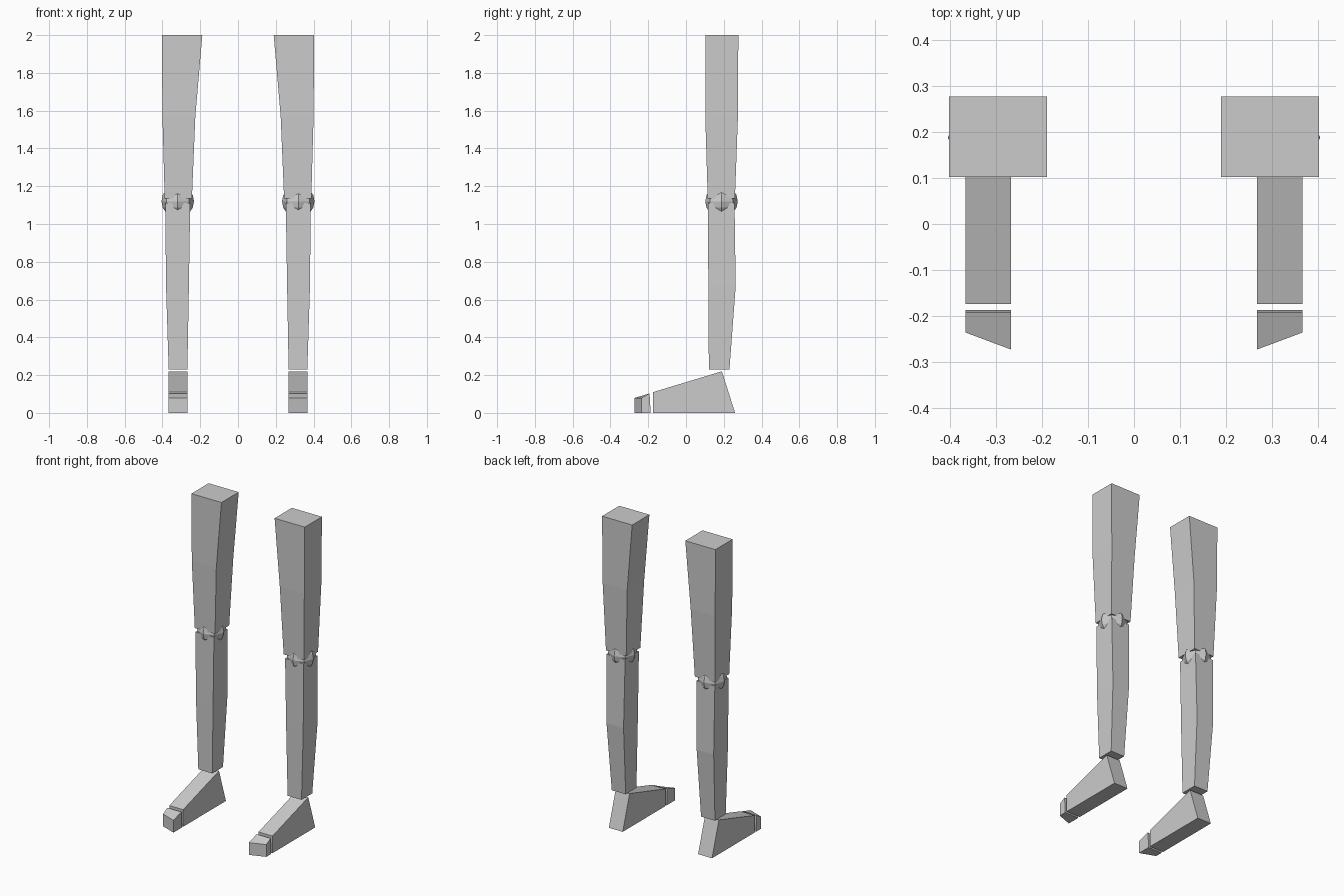
import bpy, bmesh
from mathutils import Matrix

if "Cube" in bpy.data.objects:
    bpy.data.objects.remove(bpy.data.objects["Cube"])


def finish(name, bm):
    """Turn a bmesh into an object mirrored across x = 0."""
    bmesh.ops.recalc_face_normals(bm, faces=bm.faces)
    me = bpy.data.meshes.new(name)
    bm.to_mesh(me)
    bm.free()
    ob = bpy.data.objects.new(name, me)
    bpy.context.collection.objects.link(ob)
    mod = ob.modifiers.new("other_side", "MIRROR")
    mod.use_mirror_merge = False


def loft(name, rings):
    """Skin a stack of equal-length point rings and cap both ends."""
    bm = bmesh.new()
    rows = [[bm.verts.new(p) for p in ring] for ring in rings]
    n = len(rows[0])
    for a, b in zip(rows, rows[1:]):
        for i in range(n):
            j = (i + 1) % n
            bm.faces.new((a[i], a[j], b[j], b[i]))
    bm.faces.new(rows[0])
    bm.faces.new(rows[-1])
    finish(name, bm)


def rect(z, x0, x1, y0, y1):
    return [(x0, y0, z), (x1, y0, z), (x1, y1, z), (x0, y1, z)]


# Thigh and shin: tapered square sections
loft("thigh", [rect(1.135, 0.244, 0.388, 0.115, 0.259),
               rect(1.57, 0.226, 0.40, 0.102, 0.275),
               rect(2.0, 0.189, 0.403, 0.102, 0.277)])
loft("shin", [rect(0.23, 0.268, 0.367, 0.121, 0.23),
              rect(0.67, 0.26, 0.381, 0.118, 0.263),
              rect(1.11, 0.253, 0.385, 0.117, 0.257)])

# Knee: low-poly ball showing through the leg faces
bm = bmesh.new()
bmesh.ops.create_uvsphere(bm, u_segments=8, v_segments=8, radius=0.086,
                          matrix=Matrix.Translation((0.319, 0.188, 1.12)))
finish("knee", bm)

# Foot: wedge side profile extruded across the width
foot = [(-0.174, 0), (0.26, 0), (0.19, 0.22), (-0.174, 0.11)]
loft("foot", [[(x, y, z) for y, z in foot] for x in (0.268, 0.367)])

# Toe: short wedge, longer on the inner side
loft("toe", [[(x, -0.187, 0), (x, -0.193, 0.103), (x, tip, 0.079), (x, tip, 0)]
             for x, tip in ((0.268, -0.273), (0.367, -0.236))])
